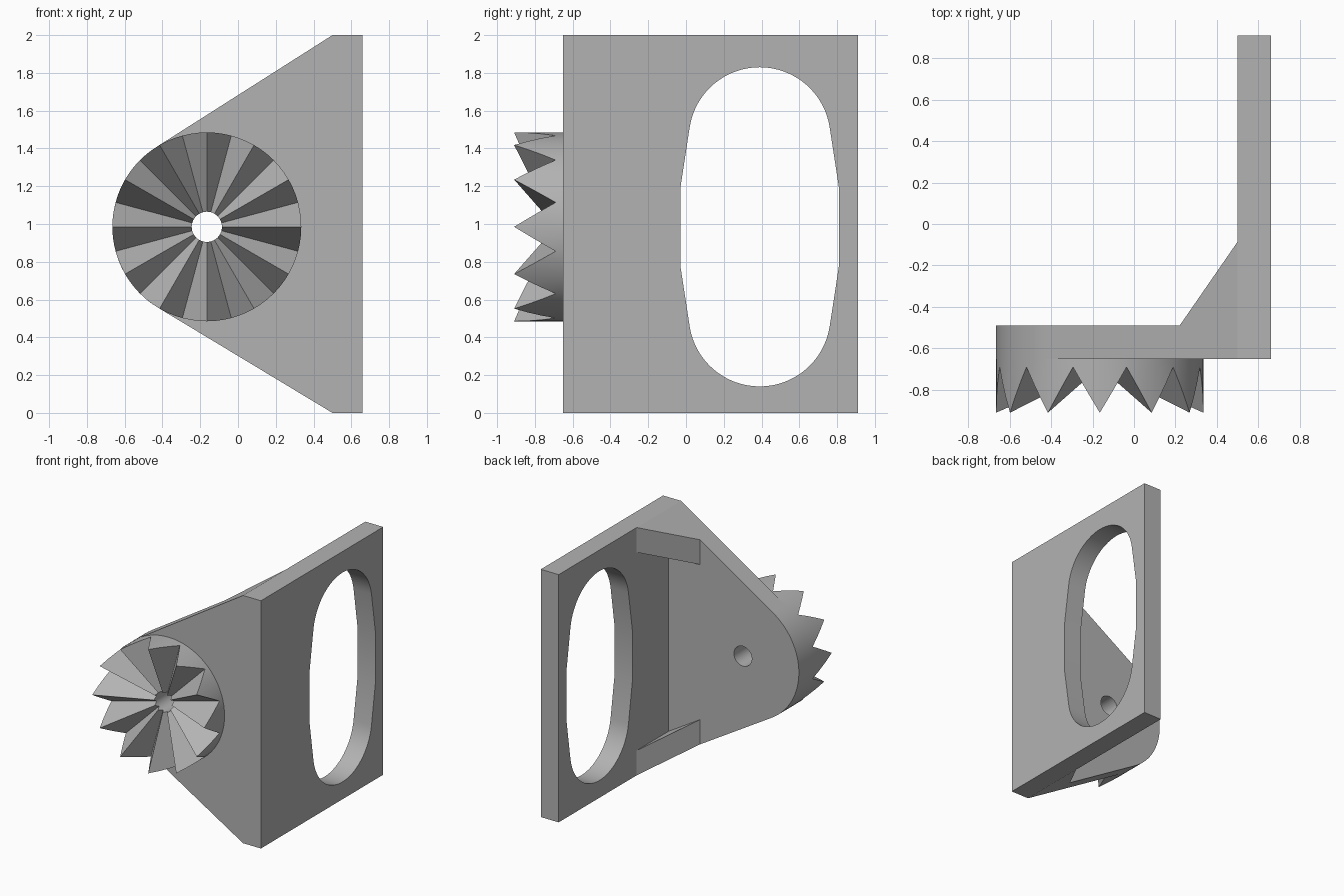
import bpy, bmesh
from math import sin, cos, pi, hypot, atan2, acos, radians
from mathutils import Vector

cube = bpy.data.objects.get("Cube")
if cube:
    bpy.data.objects.remove(cube, do_unlink=True)

grey = bpy.data.materials.new("plain grey")
grey.use_nodes = True
grey.diffuse_color = (0.45, 0.45, 0.45, 1)
grey.node_tree.nodes["Principled BSDF"].inputs["Base Color"].default_value = grey.diffuse_color

CX, CZ, R, HOLE = -0.165, 0.985, 0.5, 0.08    # toothed disc axis and radii
FRONT, BACK = -0.65, -0.49                    # front plate
INNER, OUTER = 0.5, 0.66                      # side plate


def finish(bm, name):
    bmesh.ops.recalc_face_normals(bm, faces=bm.faces)
    mesh = bpy.data.meshes.new(name)
    bm.to_mesh(mesh)
    bm.free()
    mesh.materials.append(grey)
    obj = bpy.data.objects.new(name, mesh)
    bpy.context.collection.objects.link(obj)
    return obj


def prism(name, points, offset):
    """Extrude a closed outline along an offset."""
    bm = bmesh.new()
    face = bm.faces.new([bm.verts.new(p) for p in points])
    made = bmesh.ops.extrude_face_region(bm, geom=[face], use_keep_orig=True)["geom"]
    bmesh.ops.translate(bm, vec=Vector(offset),
                        verts=[v for v in made if isinstance(v, bmesh.types.BMVert)])
    return finish(bm, name)


def arc(cx, cy, r, start, end, steps):
    angles = [start + (end - start) * i / steps for i in range(steps + 1)]
    return [(cx + r * cos(a), cy + r * sin(a)) for a in angles]


def select_only(obj):
    bpy.ops.object.select_all(action='DESELECT')
    obj.select_set(True)
    bpy.context.view_layer.objects.active = obj


def combine(target, other, operation):
    mod = target.modifiers.new(operation, 'BOOLEAN')
    mod.operation, mod.object, mod.solver = operation, other, 'EXACT'
    select_only(target)
    bpy.ops.object.modifier_apply(modifier=mod.name)
    bpy.data.objects.remove(other, do_unlink=True)


def tangent_angle(z, side):
    """Angle where the sloping edge from the plate corner meets the disc."""
    dx, dz = INNER - CX, z - CZ
    return atan2(dz, dx) + side * acos(R / hypot(dx, dz))


# Front plate: rounded end with edges sloping out to the corner
top_a, low_a = tangent_angle(2, 1), tangent_angle(0, -1) + 2 * pi
outline = [(OUTER, 0), (OUTER, 2), (INNER, 2)] + arc(CX, CZ, R, top_a, low_a, 32) + [(INNER, 0)]
bracket = prism("bracket", [(x, FRONT, z) for x, z in outline], (0, BACK - FRONT, 0))

# Side plate
side = prism("side_plate", [(INNER, FRONT, 0), (INNER, 0.91, 0), (INNER, 0.91, 2), (INNER, FRONT, 2)],
             (OUTER - INNER, 0, 0))
combine(bracket, side, 'UNION')

# Corner gussets that follow the sloping edges
for z, angle, thick in ((2, top_a, -0.2), (0, low_a, 0.2)):
    rise = -cos(angle) / sin(angle)
    corner = [(0.22, BACK), (INNER, BACK), (INNER, -0.085)]
    gusset = prism("gusset", [(x, y, z + (x - INNER) * rise) for x, y in corner], (0, 0, thick))
    combine(bracket, gusset, 'UNION')

# Grip opening: two arcs joined by slanted and straight sides
tilt = radians(8.8)
upper = arc(0.39, 1.455, 0.375, tilt, pi - tilt, 32)
half = [(0.81, 1.19)] + upper + [(-0.03, 1.19)]
grip = half + [(y, 2 * CZ - z) for y, z in reversed(half)]
combine(bracket, prism("grip_cutter", [(0.4, y, z) for y, z in grip], (0.4, 0, 0)), 'DIFFERENCE')

# Bolt hole
bore = arc(CX, CZ, HOLE, 0, 2 * pi, 72)[:-1]
combine(bracket, prism("bore_cutter", [(x, -0.8, z) for x, z in bore], (0, 0.5, 0)), 'DIFFERENCE')

# Merge coplanar pieces
bm = bmesh.new()
bm.from_mesh(bracket.data)
bmesh.ops.remove_doubles(bm, verts=bm.verts, dist=0.0005)
bmesh.ops.dissolve_limit(bm, angle_limit=0.01, verts=bm.verts, edges=bm.edges)
bm.to_mesh(bracket.data)
bm.free()

# Toothed disc: radial ridges that rise from the axis to the rim
TEETH, SUB = 12, 3
count = TEETH * 2 * SUB
half_tooth = pi / TEETH
bm = bmesh.new()
rings = []
for i in range(count):
    a = 2 * pi * i / count
    off = abs((a + half_tooth) % (2 * half_tooth) - half_tooth)
    height = 0.22 * sin(half_tooth - off) / sin(half_tooth)
    loop = []
    for r, front in ((HOLE, 0), (HOLE, 1), (R, 1), (R, 0)):
        y = -0.69 - height * r / R if front else FRONT
        loop.append(bm.verts.new((CX + r * cos(a), y, CZ + r * sin(a))))
    rings.append(loop)
for i in range(count):
    a, b = rings[i - 1], rings[i]
    for k in range(4):
        bm.faces.new((a[k], a[k - 1], b[k - 1], b[k]))
disc = finish(bm, "toothed_disc")

for obj in (bracket, disc):
    select_only(obj)
    bpy.ops.object.shade_smooth_by_angle(angle=radians(20))
